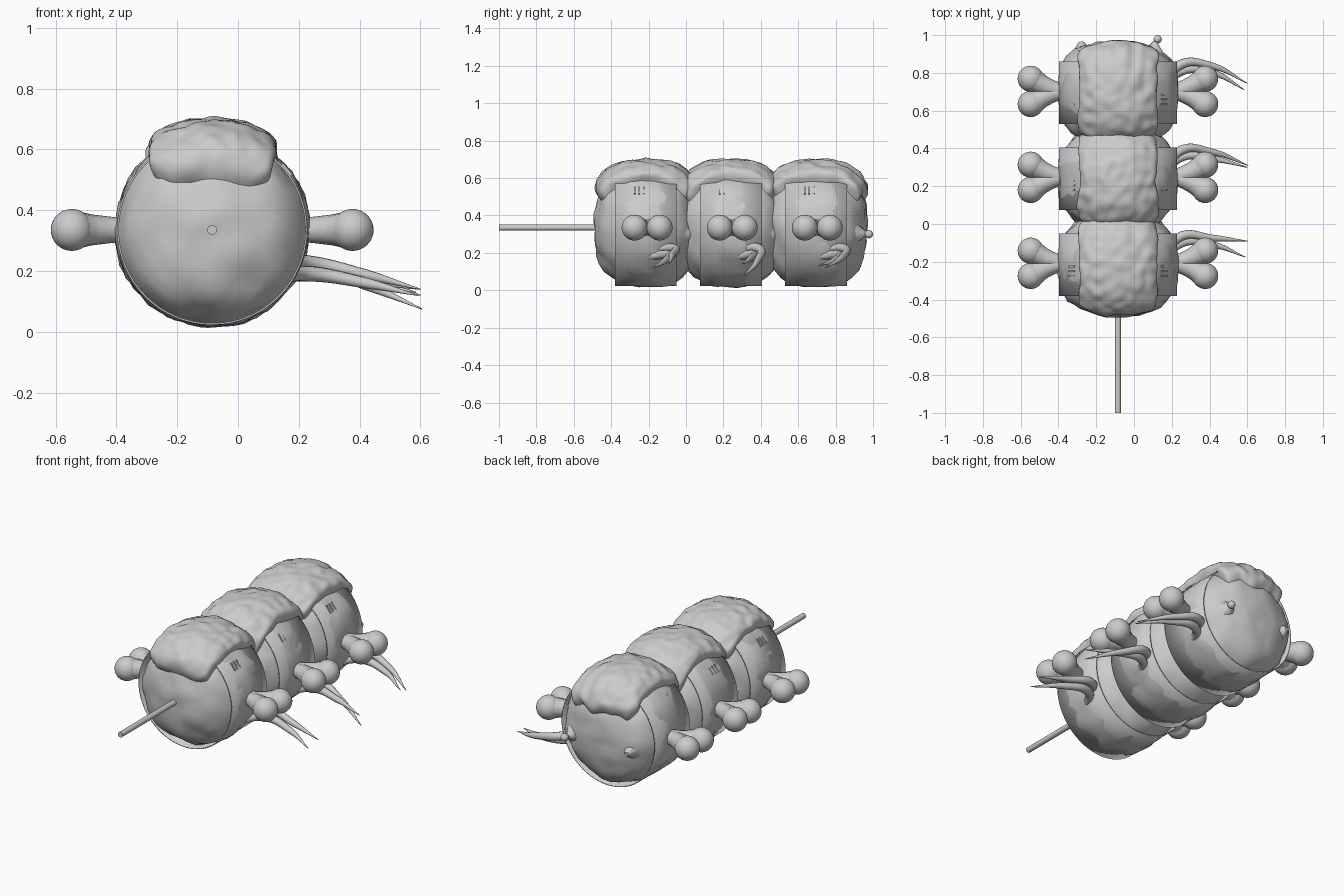
import bpy, bmesh, math
from mathutils import Vector, Matrix, noise

cube = bpy.data.objects.get("Cube")
if cube:
    bpy.data.objects.remove(cube)

GREY = (0.6, 0.6, 0.6, 1)
mat = bpy.data.materials.new("plain grey")
mat.use_nodes = True
mat.diffuse_color = GREY
mat.node_tree.nodes["Principled BSDF"].inputs["Base Color"].default_value = GREY

CX, CZ = -0.085, 0.335          # skewer axis
R, L, P = 0.318, 0.272, 2.7     # dumpling radius, half length, squareness
CENTRES = {"front": -0.215, "middle": 0.24, "back": 0.695}


def finish(name, bm, angle=40):
    mesh = bpy.data.meshes.new(name)
    bmesh.ops.recalc_face_normals(bm, faces=bm.faces)
    bm.to_mesh(mesh)
    bm.free()
    ob = bpy.data.objects.new(name, mesh)
    bpy.context.collection.objects.link(ob)
    mesh.materials.append(mat)
    smooth(ob, angle)
    return ob


def smooth(ob, angle):
    bpy.ops.object.select_all(action='DESELECT')
    ob.select_set(True)
    bpy.context.view_layer.objects.active = ob
    bpy.ops.object.shade_smooth_by_angle(angle=math.radians(angle))


def shell(d):
    """Distance to the rounded dumpling surface along direction d."""
    return ((math.hypot(d.x, d.z) / R) ** P + (abs(d.y) / L) ** P) ** (-1 / P)


def lumps(v, scale, amount):
    return noise.noise(v * scale) * amount


def turned(name, loc, direction, r1, r2, depth, segs=20):
    bm = bmesh.new()
    turn = Vector((0, 0, 1)).rotation_difference(Vector(direction)).to_matrix().to_4x4()
    bmesh.ops.create_cone(bm, cap_ends=True, segments=segs, radius1=r1, radius2=r2,
                          depth=depth, matrix=Matrix.Translation(loc) @ turn)
    return finish(name, bm)


def dumpling(name, cy):
    bm = bmesh.new()
    bmesh.ops.create_icosphere(bm, subdivisions=4, radius=1)
    for v in bm.verts:
        d = v.co.normalized()
        seed = d + Vector((0, cy * 5, 0))
        t = shell(d) + lumps(seed, 3, 0.016) + lumps(seed, 8, 0.008)
        v.co = d * t + Vector((CX, cy, CZ))
    finish(name, bm, 50)


def topping(name, cy):
    # draped cap with a wavy rim that sinks into the dumpling
    n = 44
    bm = bmesh.new()
    rows = []
    for i in range(n + 1):
        row = []
        for j in range(n + 1):
            u, w = 2 * i / n - 1, 2 * j / n - 1
            rim = 1 + 0.09 * noise.noise(Vector((u * 3, w * 3, cy * 7)))
            c = math.radians(60) * w * rim
            d = Vector((0.8 * u * rim, math.sin(c), math.cos(c))).normalized()
            edge = (abs(u) ** 8 + abs(w) ** 8) ** 0.125
            height = 0.05 - 0.085 * min(edge, 1) ** 14
            t = shell(d) + height + lumps(d + Vector((0, cy * 3, 0)), 7, 0.012)
            row.append(bm.verts.new(d * t + Vector((CX, cy, CZ))))
        rows.append(row)
    for i in range(n):
        for j in range(n):
            bm.faces.new((rows[i][j], rows[i + 1][j], rows[i + 1][j + 1], rows[i][j + 1]))
    finish(name, bm, 60)


def wrapper(name, cy):
    bm = bmesh.new()
    lay = Matrix.Translation((CX, cy + 0.0, CZ)) @ Matrix.Rotation(math.pi / 2, 4, 'X')
    bmesh.ops.create_cone(bm, cap_ends=False, segments=64, radius1=0.313,
                          radius2=0.313, depth=0.33, matrix=lay)
    ob = finish(name, bm)
    mod = ob.modifiers.new("thickness", 'SOLIDIFY')
    mod.thickness = 0.006


def marks(name, cy, side):
    # three short slits high on the wrapper
    bm = bmesh.new()
    tilt = math.radians(51) * side
    for k in (-1, 0, 1):
        place = (Matrix.Translation((CX, cy - 0.035 + k * 0.025, CZ))
                 @ Matrix.Rotation(tilt, 4, 'Y') @ Matrix.Translation((0, 0, 0.316))
                 @ Matrix.Diagonal((0.05, 0.008, 0.008, 1)))
        bmesh.ops.create_cube(bm, size=1, matrix=place)
    finish(name, bm)


def tube(name, points, radii):
    data = bpy.data.curves.new(name, 'CURVE')
    data.dimensions = '3D'
    data.bevel_depth = 1
    data.bevel_resolution = 4
    data.use_fill_caps = True
    s = data.splines.new('BEZIER')
    s.bezier_points.add(len(points) - 1)
    for bp, co, r in zip(s.bezier_points, points, radii):
        bp.co, bp.radius = co, r
        bp.handle_left_type = bp.handle_right_type = 'AUTO'
    ob = bpy.data.objects.new(name, data)
    bpy.context.collection.objects.link(ob)
    bpy.ops.object.select_all(action='DESELECT')
    ob.select_set(True)
    bpy.context.view_layer.objects.active = ob
    bpy.ops.object.convert(target='MESH')
    ob = bpy.context.object
    ob.data.materials.clear()
    ob.data.materials.append(mat)
    smooth(ob, 60)


def bone_end(name, cy, side):
    # two knobs, each blended into the shaft by a flaring neck
    for label, s in (("front", -1), ("back", 1)):
        path = [(CX + side * x, cy + s * y, CZ)
                for x, y in ((0.2, 0), (0.32, 0.008), (0.39, 0.03), (0.462, 0.067))]
        tube(f"{name}_{label}_neck", path, (0.045, 0.042, 0.05, 0.066))
        bm = bmesh.new()
        bmesh.ops.create_uvsphere(bm, u_segments=32, v_segments=20, radius=0.069,
                                  matrix=Matrix.Translation(path[-1]))
        finish(f"{name}_{label}_knob", bm, 60)


# tips (x, y offset, z) of the two claws on each dumpling
TIPS = {"front": ((0.6, 0.125, 0.14), (0.59, 0.04, 0.12)),
        "middle": ((0.605, 0.07, 0.075), (0.6, 0.06, 0.14)),
        "back": ((0.6, 0.05, 0.12), (0.585, 0.015, 0.13))}

for part, cy in CENTRES.items():
    dumpling(f"{part}_dumpling", cy)
    topping(f"{part}_topping", cy)
    wrapper(f"{part}_wrapper", cy)
    for label, side in (("left", 1), ("right", -1)):
        bone_end(f"{part}_{label}_bone", cy + 0.007, side)
        marks(f"{part}_{label}_marks", cy, side)
        # pointed fold on the rear shoulder
        turned(f"{part}_{label}_fold", (CX + side * 0.19, cy + 0.215, CZ - 0.03),
               (side * 0.12, 1, -0.05), 0.1, 0.012, 0.11, 9)
    # curved claws on the left side
    for k, (x, y, z) in enumerate(TIPS[part]):
        drop = 0.035 * k
        tube(f"{part}_claw_{k + 1}",
             [(0.15, cy - 0.01, 0.215 - drop), (0.24, cy + 0.145 - drop, 0.225 - drop),
              (0.42, cy + 0.14 - drop, (z + 0.235) / 2 - drop / 2), (x, cy + y, z)],
             (0.02, 0.025, 0.018, 0.002))

# skewer and the bead at the rear
turned("skewer", (CX, -0.1, CZ), (0, 1, 0), 0.016, 0.016, 1.8)
bm = bmesh.new()
bmesh.ops.create_uvsphere(bm, u_segments=20, v_segments=12, radius=0.022,
                          matrix=Matrix.Translation((0.125, 0.978, 0.3)))
finish("rear_bead", bm, 60)
